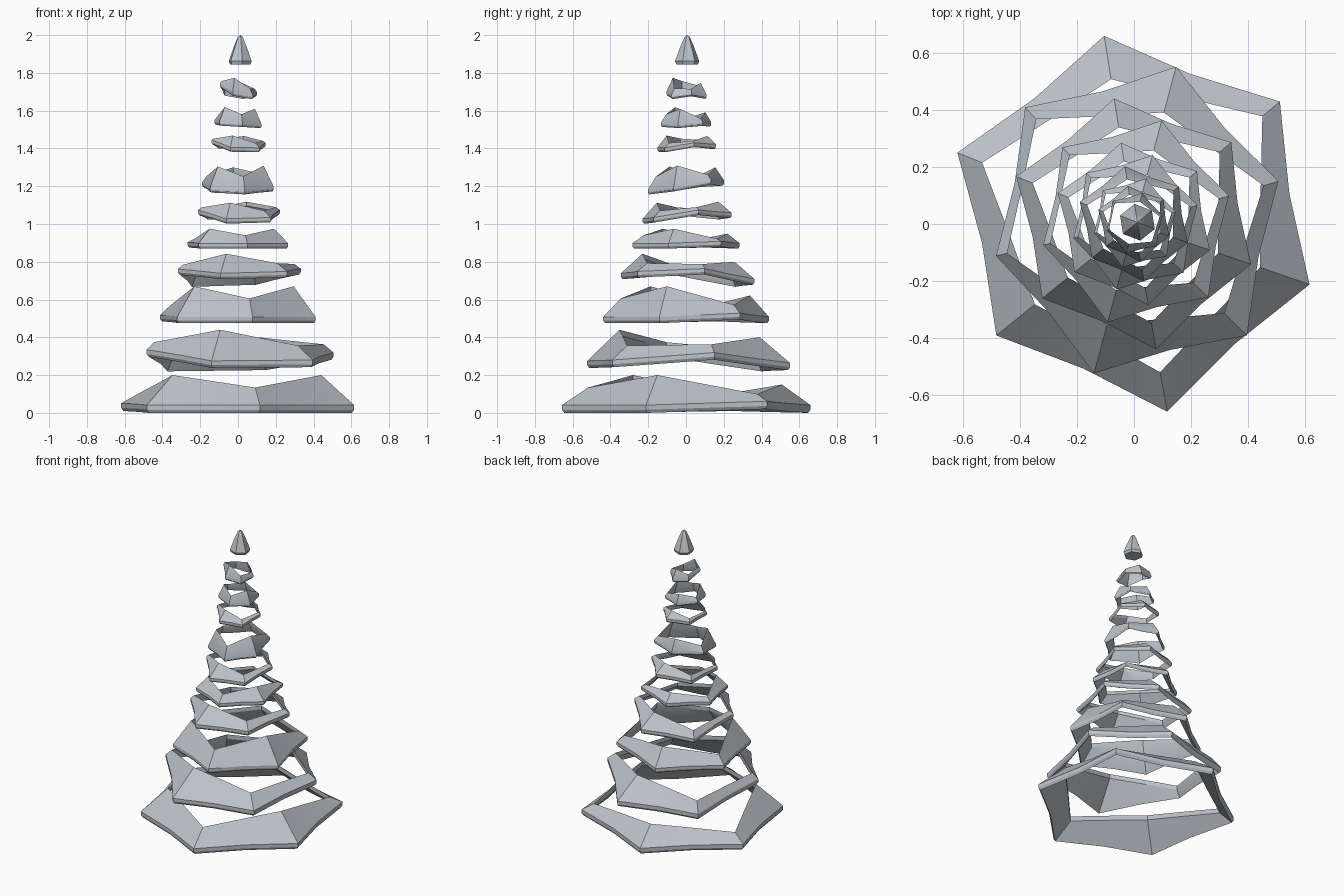
import bpy, bmesh, math
from mathutils import Vector

if "Cube" in bpy.data.objects:
    bpy.data.objects.remove(bpy.data.objects["Cube"])

mat = bpy.data.materials.new("cool grey")
mat.diffuse_color = (0.50, 0.54, 0.58, 1)
mat.use_nodes = True
mat.node_tree.nodes["Principled BSDF"].inputs["Base Color"].default_value = mat.diffuse_color

# Six corners per ring: angle, outer radius, inner radius (x ring radius),
# outer height, inner height (x ring height)
WIDE = [(99, 1.0, .77, .0, .75), (158, 1.0, .86, .05, .50),
        (219, .93, .67, .0, 1.0), (280, 1.0, .79, .0, .67),
        (341, .975, .70, .0, 1.0), (400, 1.0, .88, .1, .50)]
TURNED = [(75, 1.0, .71, .03, .82), (133, .98, .88, .0, .50),
          (193, .87, .80, .35, .70), (255, .95, .64, .08, 1.0),
          (315.4, .975, .78, .1, .62), (376.5, .925, .83, .28, .65)]


def finish(bm, name):
    bmesh.ops.recalc_face_normals(bm, faces=bm.faces)
    me = bpy.data.meshes.new(name)
    bm.to_mesh(me)
    bm.free()
    me.materials.append(mat)
    ob = bpy.data.objects.new(name, me)
    bpy.context.collection.objects.link(ob)
    bpy.context.view_layer.objects.active = ob
    bpy.ops.object.select_all(action='DESELECT')
    ob.select_set(True)
    bpy.ops.object.shade_smooth_by_angle(angle=math.radians(30))
    return ob


def ring(name, R, z0, z1, pattern, tx=0, ty=0):
    """Sloped six-cornered band, with slightly pinched side middles."""
    t, h = 0.018 + 0.035 * R, z1 - z0
    corners = []
    for a, ro, ri, fo, fi in pattern:
        d = Vector((math.cos(math.radians(a)), math.sin(math.radians(a)), 0))
        zo, zi = z0 + fo * h, z0 + fi * h
        sect = [(ro * R, zo + t), (ro * R, zo + .4 * t), (ro * R - .3 * t, zo),
                (ri * R, zi - .8 * t), (ri * R, zi)]
        corners.append([d * r + Vector((0, 0, z)) for r, z in sect])
    cols = []
    for i, c in enumerate(corners):
        n = corners[(i + 1) % 6]
        cols.append(c)
        mid = []
        for k, (p, q) in enumerate(zip(c, n)):
            m = (p + q) / 2
            s = .967 if k < 3 else .995
            mid.append(Vector((m.x * s, m.y * s, m.z)))
        cols.append(mid)
    bm = bmesh.new()
    vs = [[bm.verts.new((p.x, p.y, p.z + tx * p.x + ty * p.y)) for p in c] for c in cols]
    for i in range(12):
        a, b = vs[i], vs[(i + 1) % 12]
        for k in range(5):
            j = (k + 1) % 5
            bm.faces.new((a[k], b[k], b[j], a[j]))
    return finish(bm, name)


# Branch tiers, bottom to top: radius, bottom, top, tilt in x and y
TIERS = [(.667, .0, .20, 0, 0), (.57, .22, .44, 0, 0),
         (.445, .475, .67, 0, 0), (.375, .685, .835, .03, -.04),
         (.288, .87, .975, 0, 0), (.25, 1.01, 1.125, 0, .08),
         (.205, 1.18, 1.315, 0, .12), (.165, 1.385, 1.475, -.05, .08),
         (.135, 1.515, 1.615, -.06, 0), (.113, 1.665, 1.77, -.2, 0)]
for i, (R, z0, z1, tx, ty) in enumerate(TIERS):
    ring(f"branch_tier_{i + 1}", R, z0, z1, TURNED if i % 2 else WIDE, tx, ty)

# Pointed tree top
bm = bmesh.new()
rows = []
for r, z in [(.058, 1.845), (.065, 1.862), (.034, 1.945), (.014, 1.99)]:
    rows.append([bm.verts.new((.012 + r * math.cos(math.radians(99 + 60 * k)),
                               .006 + r * math.sin(math.radians(99 + 60 * k)), z))
                 for k in range(6)])
for a, b in zip(rows, rows[1:]):
    for k in range(6):
        j = (k + 1) % 6
        bm.faces.new((a[k], a[j], b[j], b[k]))
bm.faces.new(rows[0])
apex = bm.verts.new((.012, .006, 2.0))
for k in range(6):
    bm.faces.new((rows[-1][k], rows[-1][(k + 1) % 6], apex))
finish(bm, "tree_top")
